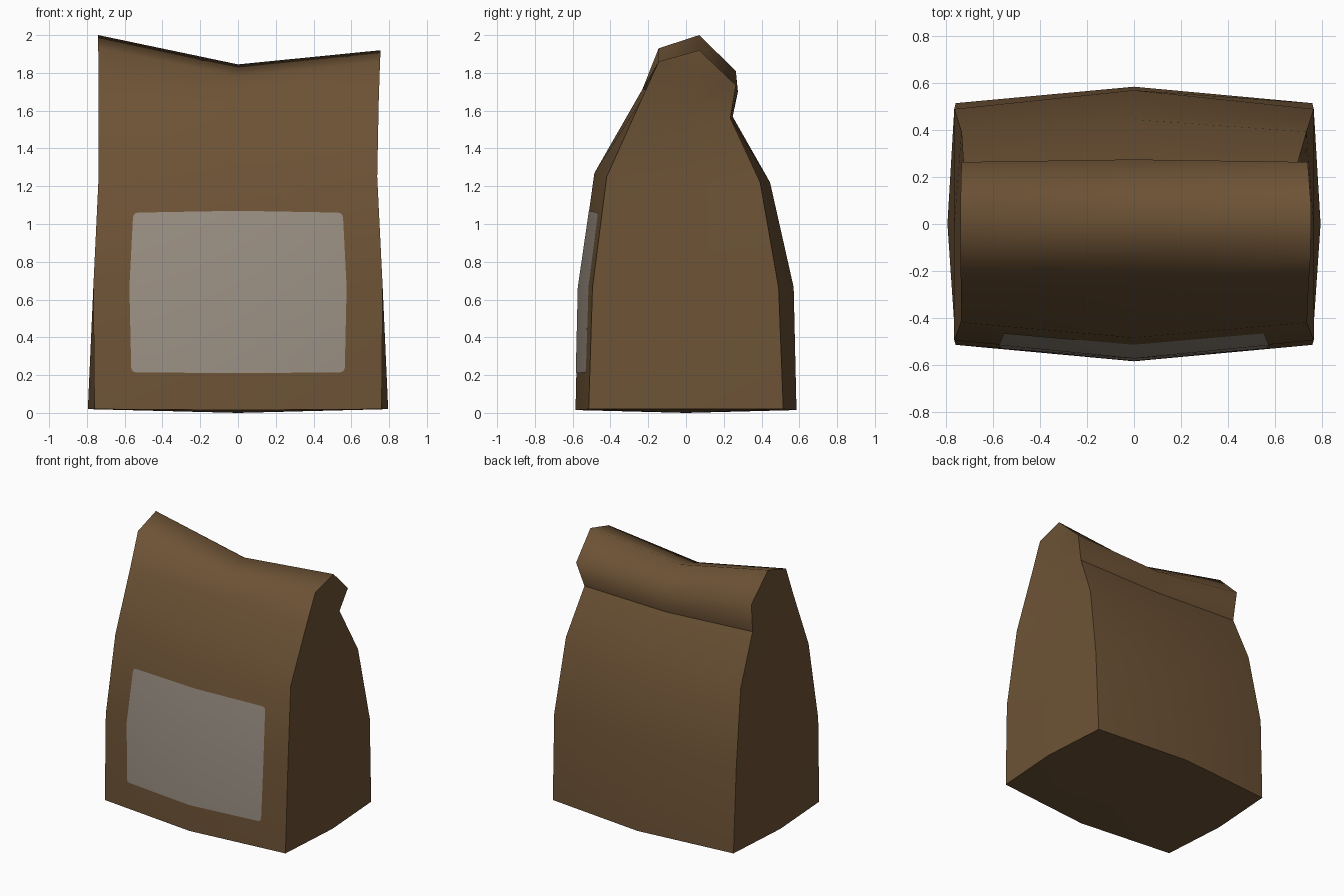
import bpy, bmesh

if "Cube" in bpy.data.objects:
    bpy.data.objects.remove(bpy.data.objects["Cube"], do_unlink=True)


def make_material(name, color):
    mat = bpy.data.materials.new(name)
    mat.use_nodes = True
    mat.diffuse_color = color
    mat.node_tree.nodes["Principled BSDF"].inputs["Base Color"].default_value = color
    return mat


def finish(bm, name, mat):
    mesh = bpy.data.meshes.new(name)
    for face in bm.faces:
        face.smooth = True
    bm.to_mesh(mesh)
    bm.free()
    mesh.materials.append(mat)
    obj = bpy.data.objects.new(name, mesh)
    bpy.context.collection.objects.link(obj)


paper = make_material("brown paper", (0.152, 0.085, 0.036, 1))
label_grey = make_material("warm grey label", (0.32, 0.272, 0.225, 1))

# Bag profile, front to back: edge y, middle y, z (right, middle, left), x (right, left)
PROFILE = [
    (-.515, -.585, (.02, .015, .02), (-.76, .76)),
    (-.495, -.57, (.665, .665, .665), (-.766, .766)),
    (-.42, -.485, (1.25, 1.27, 1.25), (-.738, .737)),
    (-.24, -.25, (1.69, 1.68, 1.65), (-.738, .745)),
    (-.145, -.145, (1.93, 1.78, 1.86), (-.74, .752)),
    (.07, .07, (2.0, 1.845, 1.92), (-.74, .755)),
    (.264, .275, (1.81, 1.70, 1.735), (-.735, .74)),
    (.235, .243, (1.59, 1.55, 1.56), (-.725, .69)),
    (.393, .445, (1.22, 1.22, 1.22), (-.735, .735)),
    (.49, .57, (.665, .665, .665), (-.766, .766)),
    (.515, .585, (.02, .015, .02), (-.76, .76)),
]
BULGE = [.035, 0, -.015, -.015, 0]

# Wrapped paper sheet: front, rolled top and back
bm = bmesh.new()
rows = []
for ye, ym, zs, xs in PROFILE:
    points = [(xs[0], ye, zs[0]), (0, ym, zs[1]), (xs[1], ye, zs[2])]
    rows.append([bm.verts.new(p) for p in points])
for a, b in zip(rows, rows[1:]):
    for i in range(2):
        bm.faces.new((a[i], a[i + 1], b[i + 1], b[i]))

# Side panels: bulging at the foot, pinched higher up, closing at the ridge
side_feet = []
ridge = len(rows) // 2
for col, sign in ((0, -1), (2, 1)):
    front = [rows[i][col] for i in range(ridge)]
    back = [rows[-1 - i][col] for i in range(ridge)]
    mids = []
    for f, b, bulge in zip(front, back, BULGE):
        p = (f.co + b.co) / 2
        mids.append(bm.verts.new((p.x + sign * bulge, p.y, p.z)))
    for i in range(ridge - 1):
        bm.faces.new((front[i], mids[i], mids[i + 1], front[i + 1]))
        bm.faces.new((mids[i], back[i], back[i + 1], mids[i + 1]))
    top = rows[ridge][col]
    bm.faces.new((front[-1], mids[-1], top))
    bm.faces.new((mids[-1], back[-1], top))
    side_feet.append(mids[0])

# Base panel
centre = bm.verts.new((0, 0, 0))
rim = rows[0] + [side_feet[1]] + rows[-1][::-1] + [side_feet[0]]
for a, b in zip(rim, rim[1:] + rim[:1]):
    bm.faces.new((centre, a, b))
bmesh.ops.recalc_face_normals(bm, faces=bm.faces)

# Crisp folds: corner edges, base rim and the crease under the roll
borders = [[r[0] for r in rows], [r[2] for r in rows], rows[7], rim + rim[:1]]
for chain in borders:
    for a, b in zip(chain, chain[1:]):
        bm.edges.get((a, b)).smooth = False
finish(bm, "paper_bag", paper)


def front_y(x, z):
    """Depth of the front panel at x, z."""
    lo, hi = PROFILE[0:2] if z < .667 else PROFILE[1:3]
    t = (z - lo[2][0]) / (hi[2][0] - lo[2][0])
    edge = lo[0] + (hi[0] - lo[0]) * t
    middle = lo[1] + (hi[1] - lo[1]) * t
    return middle + (edge - middle) * abs(x) / .757


# Label with rounded corners, lying on the front panel
bm = bmesh.new()
grid = []
for z, half, lift in ((.215, .565, -.005), (.665, .575, 0), (1.06, .555, .01)):
    line = []
    for side in (-1, 0, 1):
        x, h = side * half, z + (lift if side == 0 else 0)
        line.append(bm.verts.new((x, front_y(x, h) - .003, h)))
    grid.append(line)
for a, b in zip(grid, grid[1:]):
    for i in range(2):
        bm.faces.new((a[i], a[i + 1], b[i + 1], b[i]))
corners = [grid[r][c] for r in (0, 2) for c in (0, 2)]
bmesh.ops.bevel(bm, geom=corners, offset=.025, segments=3, profile=.5, affect='VERTICES')
finish(bm, "front_label", label_grey)
